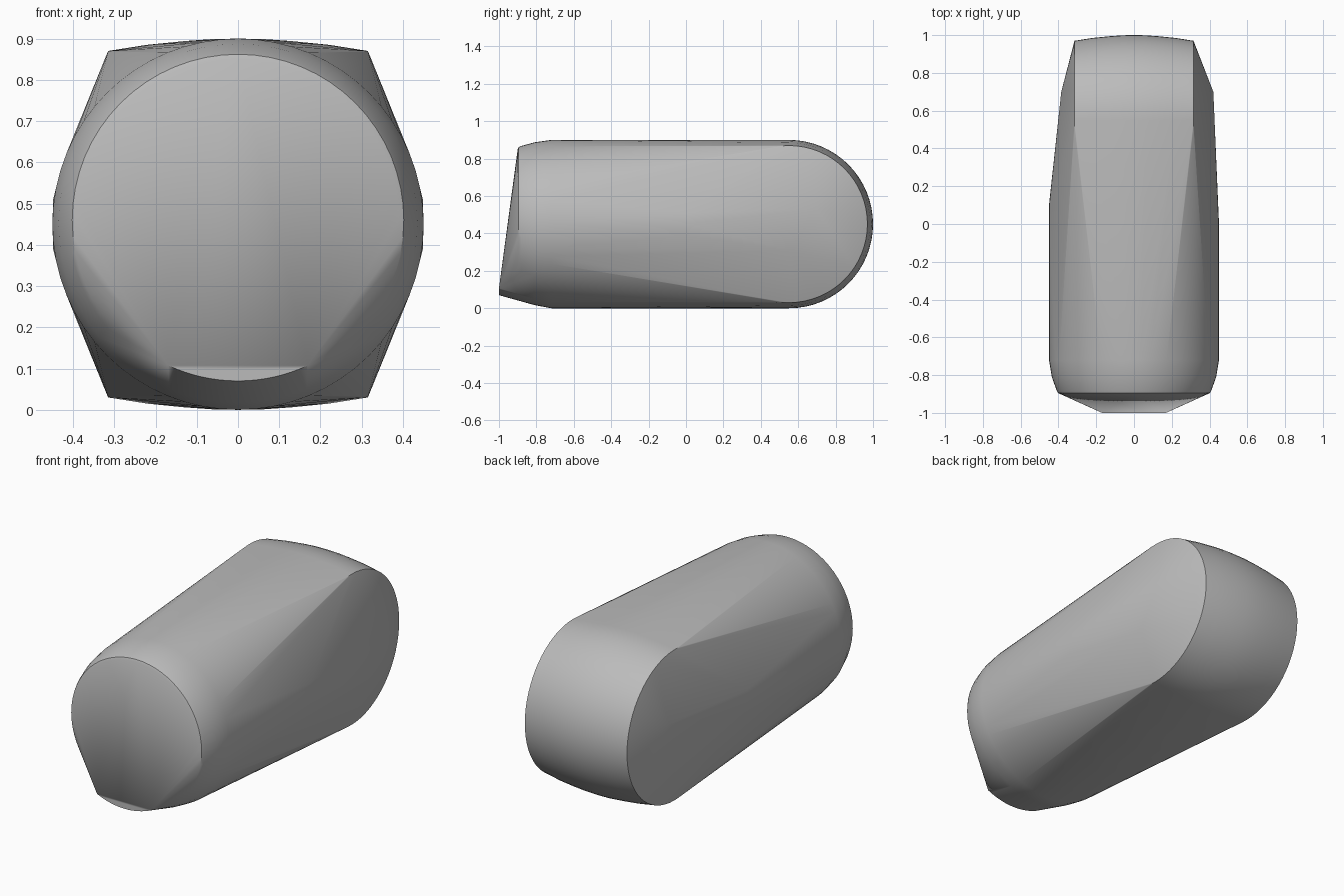
import bpy
import bmesh
from math import sin, cos, pi, radians

cube = bpy.data.objects.get("Cube")
if cube:
    bpy.data.objects.remove(cube, do_unlink=True)

mat = bpy.data.materials.new("plain grey")
mat.use_nodes = True
grey = (0.5, 0.5, 0.5, 1)
mat.diffuse_color = grey
mat.node_tree.nodes["Principled BSDF"].inputs["Base Color"].default_value = grey

MID = 0.45  # height of the body axis
bm = bmesh.new()


def ring_along_y(y, r, z=MID, n=64):
    """Upright circle facing the front."""
    for i in range(n):
        a = 2 * pi * i / n
        bm.verts.new((r * sin(a), y, z + r * cos(a)))


def ring_along_x(x, r, y=0.55, n=64):
    """Circle facing sideways, for the rounded rear barrel."""
    for i in range(n):
        a = 2 * pi * i / n
        bm.verts.new((x, y + r * cos(a), MID + r * sin(a)))


# Round front body with a tapered, softly bevelled nose
for y, r, z in [(-0.72, 0.45, MID), (-0.81, 0.435, 0.452), (-0.88, 0.41, 0.458),
                (-0.895, 0.402, 0.46), (-0.9, 0.39, 0.46)]:
    ring_along_y(y, r, z)

# Protruding lower lip of the nose: the bottom arc of a circle
for i in range(-8, 9):
    a = radians(25) * i / 8
    bm.verts.new((0.4 * sin(a), -1, 0.47 - 0.4 * cos(a)))

# Slightly domed barrel across the rear
for x, r in [(0, 0.45), (0.06, 0.449), (0.13, 0.444), (0.22, 0.435), (0.315, 0.42)]:
    for s in (-1, 1) if x else (1,):
        ring_along_x(s * x, r)

# Bulges on the two sides
for s, hub, y_side in [(-1, 0.385, 0.1), (1, 0.42, 0.0)]:
    bm.verts.new((s * hub, 0.70, 0.53))
    bm.verts.new((s * hub, 0.56, 0.31))
    for z in (0.39, 0.45, 0.51):
        bm.verts.new((s * (0.45 - 0.5 * (z - MID) ** 2), y_side, z))

# One taut skin over all the sections
bmesh.ops.remove_doubles(bm, verts=bm.verts[:], dist=0.0005)
hull = bmesh.ops.convex_hull(bm, input=bm.verts[:])
loose = [v for v in bm.verts if not v.link_faces]
bmesh.ops.delete(bm, geom=loose, context='VERTS')
bmesh.ops.recalc_face_normals(bm, faces=bm.faces[:])

mesh = bpy.data.meshes.new("body_shell")
bm.to_mesh(mesh)
bm.free()
body = bpy.data.objects.new("body_shell", mesh)
mesh.materials.append(mat)
bpy.context.collection.objects.link(body)

bpy.ops.object.select_all(action='DESELECT')
body.select_set(True)
bpy.context.view_layer.objects.active = body
bpy.ops.object.shade_smooth_by_angle(angle=radians(30))
